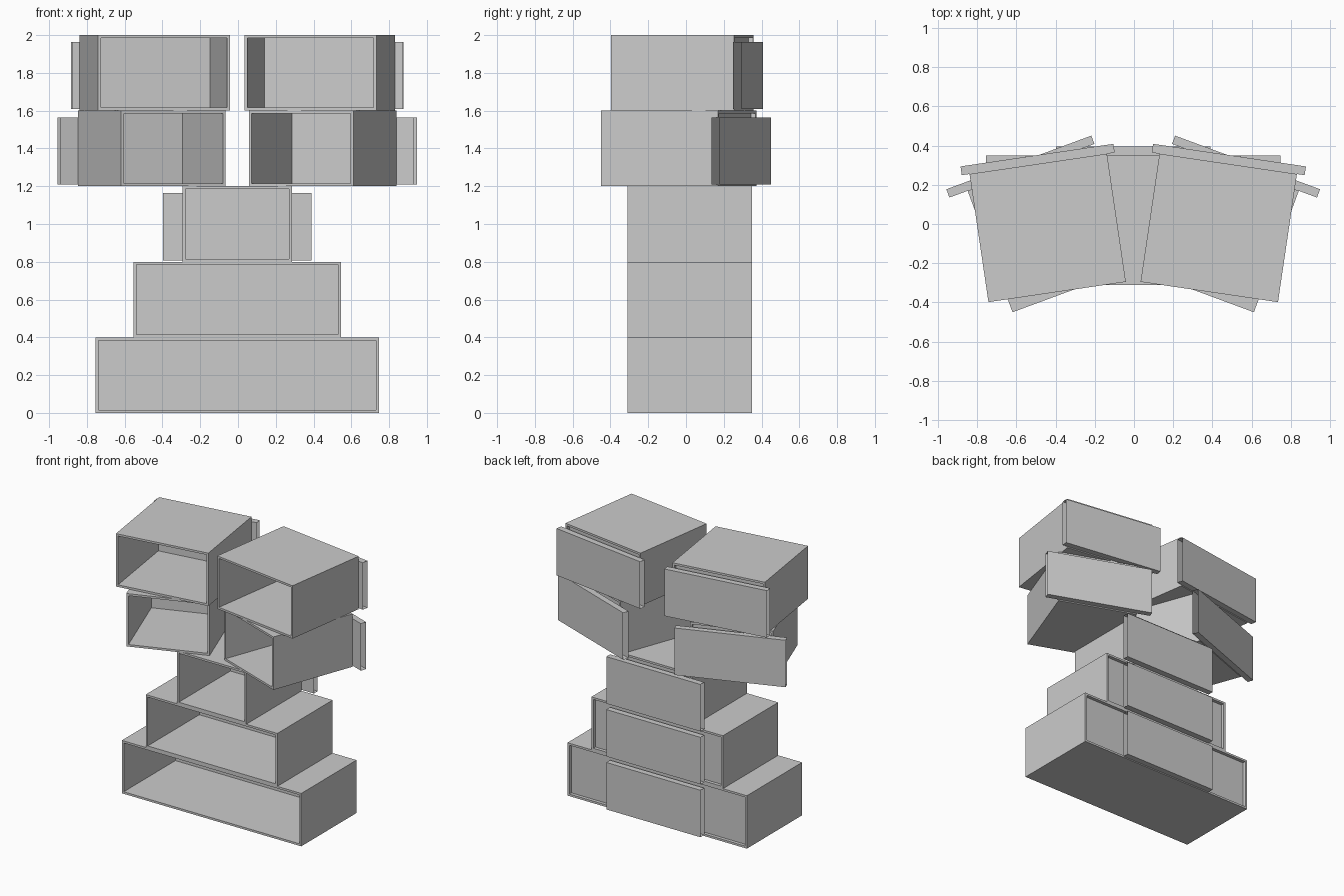
import bpy
import bmesh
from math import radians
from mathutils import Matrix, Vector

WALL, DEPTH, LEVEL = 0.022, 0.66, 0.4
PANEL_W, PANEL_T, PANEL_H = 0.788, 0.045, 0.355
SHIFT = Vector((-0.004, 0, 0))

cube = bpy.data.objects.get("Cube")
if cube:
    bpy.data.objects.remove(cube, do_unlink=True)

grey = bpy.data.materials.new("plain grey")
grey.use_nodes = True
grey.diffuse_color = (0.6, 0.6, 0.6, 1)
grey.node_tree.nodes["Principled BSDF"].inputs["Base Color"].default_value = (0.6, 0.6, 0.6, 1)


def block(size, centre):
    bm = bmesh.new()
    bmesh.ops.create_cube(bm, size=1, matrix=Matrix.Translation(centre) @ Matrix.Diagonal((*size, 1)))
    return bm


def finish(bm, name, place, angle):
    bmesh.ops.recalc_face_normals(bm, faces=bm.faces)
    mesh = bpy.data.meshes.new(name)
    bm.to_mesh(mesh)
    bm.free()
    mesh.materials.append(grey)
    obj = bpy.data.objects.new(name, mesh)
    obj.location = place + SHIFT
    obj.rotation_euler.z = radians(angle)
    bpy.context.collection.objects.link(obj)


def pocket(bm, side, depth):
    """Sink a rimmed pocket into the front (-1) or back (+1) face."""
    bm.normal_update()
    face = next(f for f in bm.faces if f.normal.y * side > 0.9)
    bmesh.ops.inset_individual(bm, faces=[face], thickness=WALL)
    inner = bmesh.ops.extrude_discrete_faces(bm, faces=[face])["faces"][0]
    bmesh.ops.translate(bm, verts=inner.verts, vec=(0, -side * depth, 0))


def shelf_unit(name, width, level, x=0, y=0, angle=0):
    place = Vector((x, y, level * LEVEL))
    # Open-fronted case with a shallow recess at the back
    bm = block((width, DEPTH, LEVEL), (0, 0, LEVEL / 2))
    pocket(bm, -1, 0.617)
    pocket(bm, 1, 0.025)
    finish(bm, name + "_case", place, angle)
    # Hollow back panel with open ends
    bm = block((PANEL_W, PANEL_T, PANEL_H), (0, (DEPTH + PANEL_T) / 2, 0.008 + PANEL_H / 2))
    bm.normal_update()
    ends = [f for f in bm.faces if abs(f.normal.x) > 0.9]
    bmesh.ops.delete(bm, geom=ends, context="FACES_ONLY")
    finish(bm, name + "_back_panel", place, angle)


# Straight stack, narrowing upwards
for level, (name, width) in enumerate((("bottom", 1.5), ("lower", 1.1), ("middle", 0.58))):
    shelf_unit(name, width, level, y=0.02)

# Mirrored, splayed pairs on top
for side, label in ((1, "left"), (-1, "right")):
    shelf_unit(label + "_upper", 0.59, 3, side * 0.453, -0.038, side * -20.3)
    shelf_unit(label + "_top", 0.708, 4, side * 0.436, -0.02, side * -8.4)
